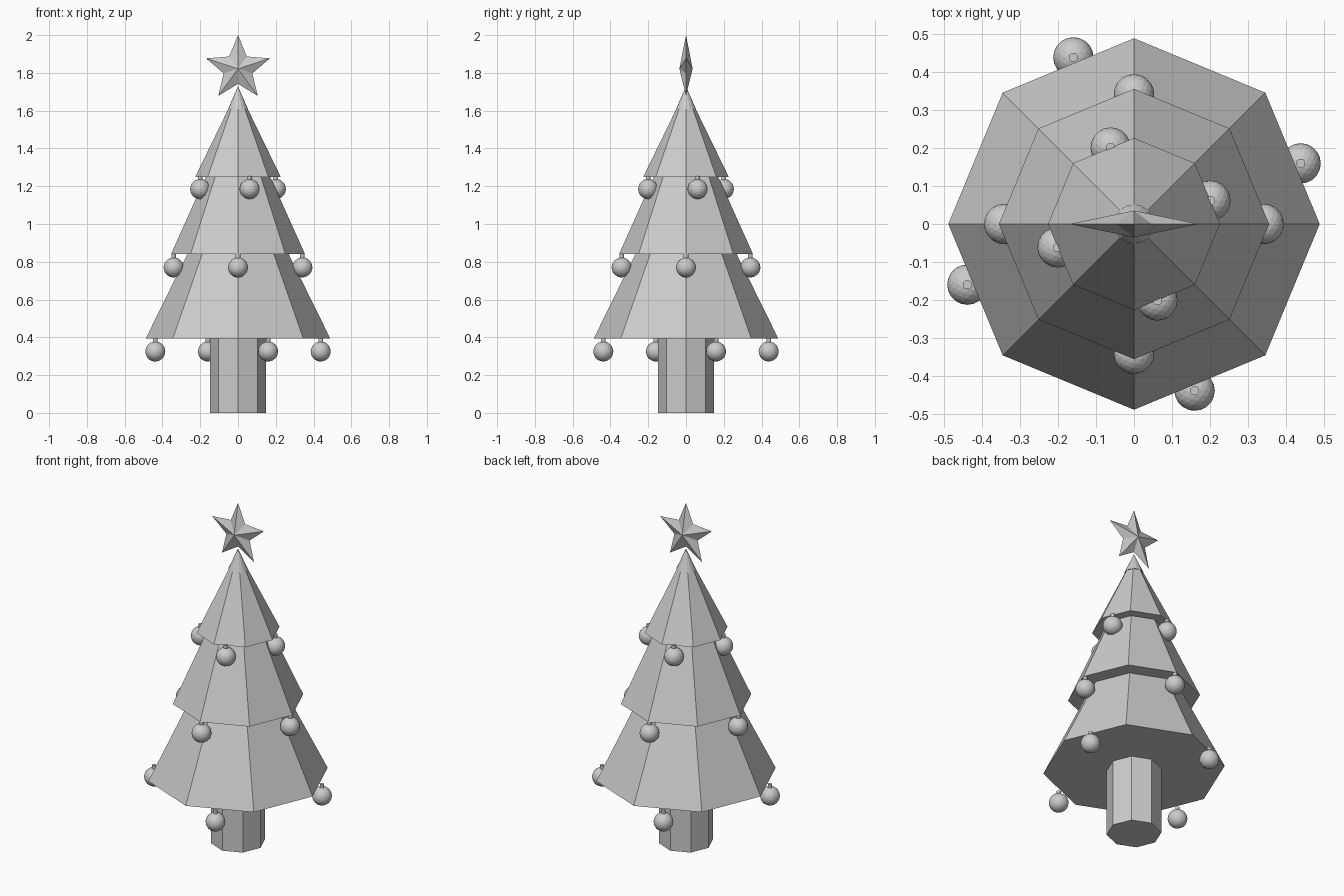
import bpy
import bmesh
from math import sin, cos, pi, radians

if "Cube" in bpy.data.objects:
    bpy.data.objects.remove(bpy.data.objects["Cube"])


def cone(name, r1, r2, z0, z1, sides=8, x=0, y=0):
    """Flat-shaded frustum with its first corner on the +x axis."""
    me = bpy.data.meshes.new(name)
    bm = bmesh.new()
    pts = [(cos(2 * pi * i / sides), sin(2 * pi * i / sides)) for i in range(sides)]
    low = [bm.verts.new((x + r1 * c, y + r1 * s, z0)) for c, s in pts]
    bm.faces.new(low[::-1])
    if r2 == 0:
        tip = bm.verts.new((x, y, z1))
        for i in range(sides):
            bm.faces.new((low[i], low[(i + 1) % sides], tip))
    else:
        top = [bm.verts.new((x + r2 * c, y + r2 * s, z1)) for c, s in pts]
        bm.faces.new(top)
        for i in range(sides):
            j = (i + 1) % sides
            bm.faces.new((low[i], low[j], top[j], top[i]))
    bm.to_mesh(me)
    bm.free()
    ob = bpy.data.objects.new(name, me)
    bpy.context.collection.objects.link(ob)
    return ob


# Trunk
cone("trunk", 0.147, 0.147, 0, 0.42)

# Foliage tiers, from the bottom up
cone("lower_branches", 0.488, 0, 0.395, 1.385)
cone("middle_branches", 0.355, 0, 0.84, 1.63)
cone("upper_branches", 0.226, 0, 1.25, 1.715)
cone("tip_cap", 0.052, 0, 1.61, 1.73, 16)


# Baubles: four per tier, each with a small hanger
def baubles(label, radius, start, z, hang_z):
    for k in range(4):
        a = radians(start + 90 * k)
        x, y = radius * cos(a), radius * sin(a)
        bpy.ops.mesh.primitive_ico_sphere_add(subdivisions=3, radius=0.053, location=(x, y, z))
        bpy.context.object.name = f"{label}_bauble_{k + 1}"
        cone(f"{label}_hanger_{k + 1}", 0.012, 0.012, z + 0.045, hang_z, 12, x, y)


baubles("lower", 0.466, 20, 0.325, 0.395)
baubles("middle", 0.341, 0, 0.77, 0.84)
baubles("upper", 0.21, 17, 1.185, 1.255)

# Five-pointed star with raised centres front and back
bm = bmesh.new()
cz = 1.822
rim = []
for i in range(10):
    r = 0.178 if i % 2 == 0 else 0.08
    a = pi / 2 + i * pi / 5
    rim.append(bm.verts.new((r * cos(a), 0, cz + r * sin(a))))
front = bm.verts.new((0, -0.035, cz))
back = bm.verts.new((0, 0.035, cz))
for i in range(10):
    j = (i + 1) % 10
    bm.faces.new((rim[i], rim[j], front))
    bm.faces.new((rim[j], rim[i], back))
me = bpy.data.meshes.new("star")
bm.to_mesh(me)
bm.free()
bpy.context.collection.objects.link(bpy.data.objects.new("star", me))
